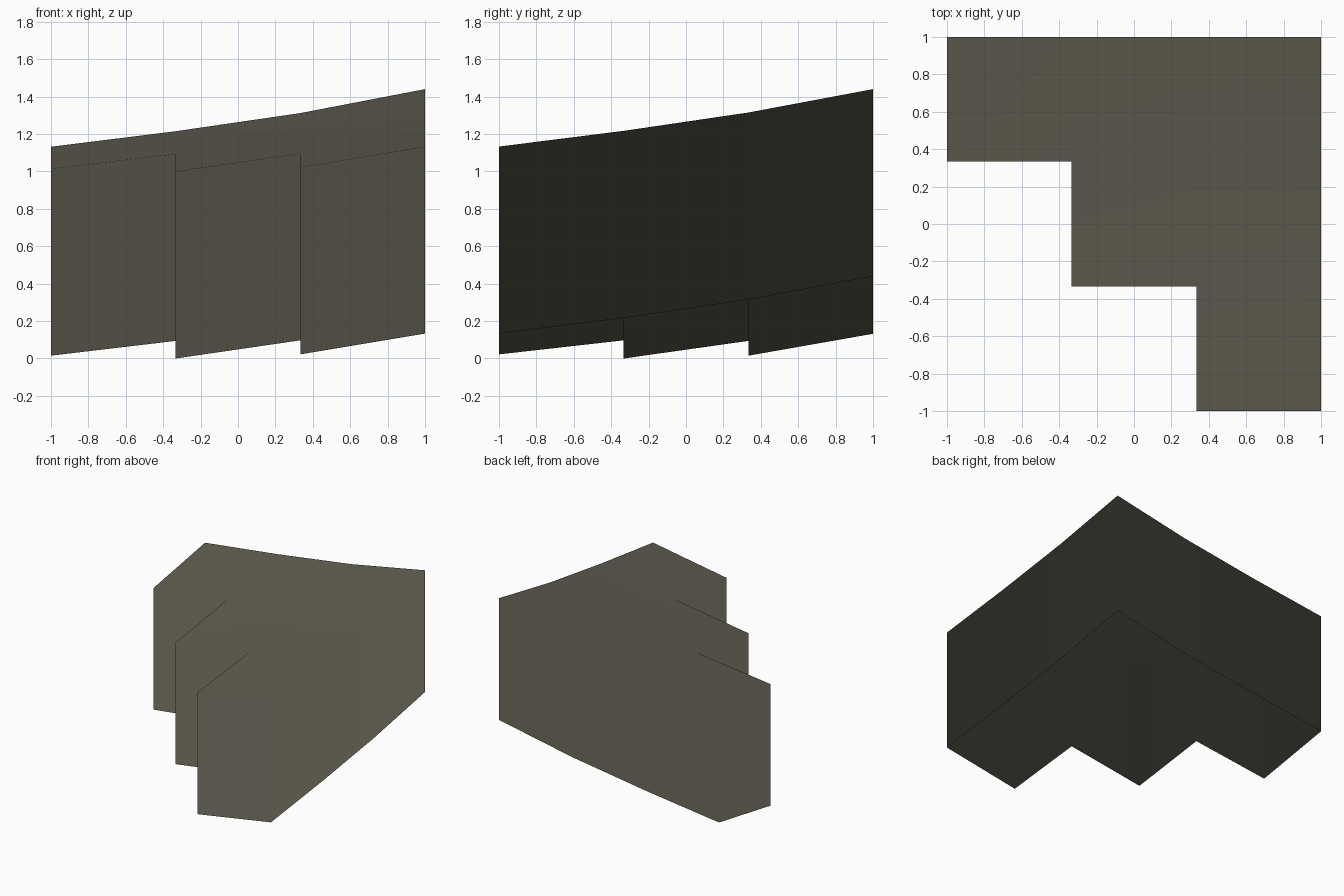
import bpy
import bmesh
from mathutils import Vector

cube = bpy.data.objects.get("Cube")
if cube:
    bpy.data.objects.remove(cube, do_unlink=True)

WALL = Vector((0, 0, -1))
STEP = 2 / 3

# Top heights on a square lattice, front row first; None is off the stair plan
HEIGHTS = [
    [None, None, 1.022, 1.133],
    [None, 1.0, 1.097, 1.217],
    [1.015, 1.094, 1.195, 1.315],
    [1.132, 1.215, 1.312, 1.44],
]

# Sloping stair-shaped top sheet
bm = bmesh.new()
lattice = {}
for j, row in enumerate(HEIGHTS):
    for i, z in enumerate(row):
        if z is not None:
            lattice[i, j] = bm.verts.new((-1 + i * STEP, -1 + j * STEP, z))
for i, j in list(lattice):
    corners = [(i, j), (i + 1, j), (i + 1, j + 1), (i, j + 1)]
    if all(c in lattice for c in corners):
        bm.faces.new([lattice[c] for c in corners])
bm.verts.index_update()
bm.normal_update()
normals = [v.normal.copy() for v in bm.verts]

# Walls hanging from the rim; the underside stays open
rim = [(l.vert, l.link_loop_next.vert)
       for f in bm.faces for l in f.loops if l.edge.is_boundary]
foot = {}
for a, _ in rim:
    foot[a] = bm.verts.new(a.co + WALL)
    normals.append(normals[a.index])
for a, b in rim:
    bm.faces.new((foot[a], foot[b], b, a))

mesh = bpy.data.meshes.new("stepped_shell")
bm.to_mesh(mesh)
bm.free()
shell = bpy.data.objects.new("stepped_shell", mesh)
bpy.context.collection.objects.link(shell)

# Soft shading that follows the slope over the whole shell
for p in mesh.polygons:
    p.use_smooth = True
mesh.normals_split_custom_set_from_vertices(normals)

# Single grey-olive stone colour
stone = bpy.data.materials.new("olive_stone")
stone.use_nodes = True
colour = (0.117, 0.109, 0.080, 1)
stone.diffuse_color = colour
stone.node_tree.nodes["Principled BSDF"].inputs["Base Color"].default_value = colour
mesh.materials.append(stone)
